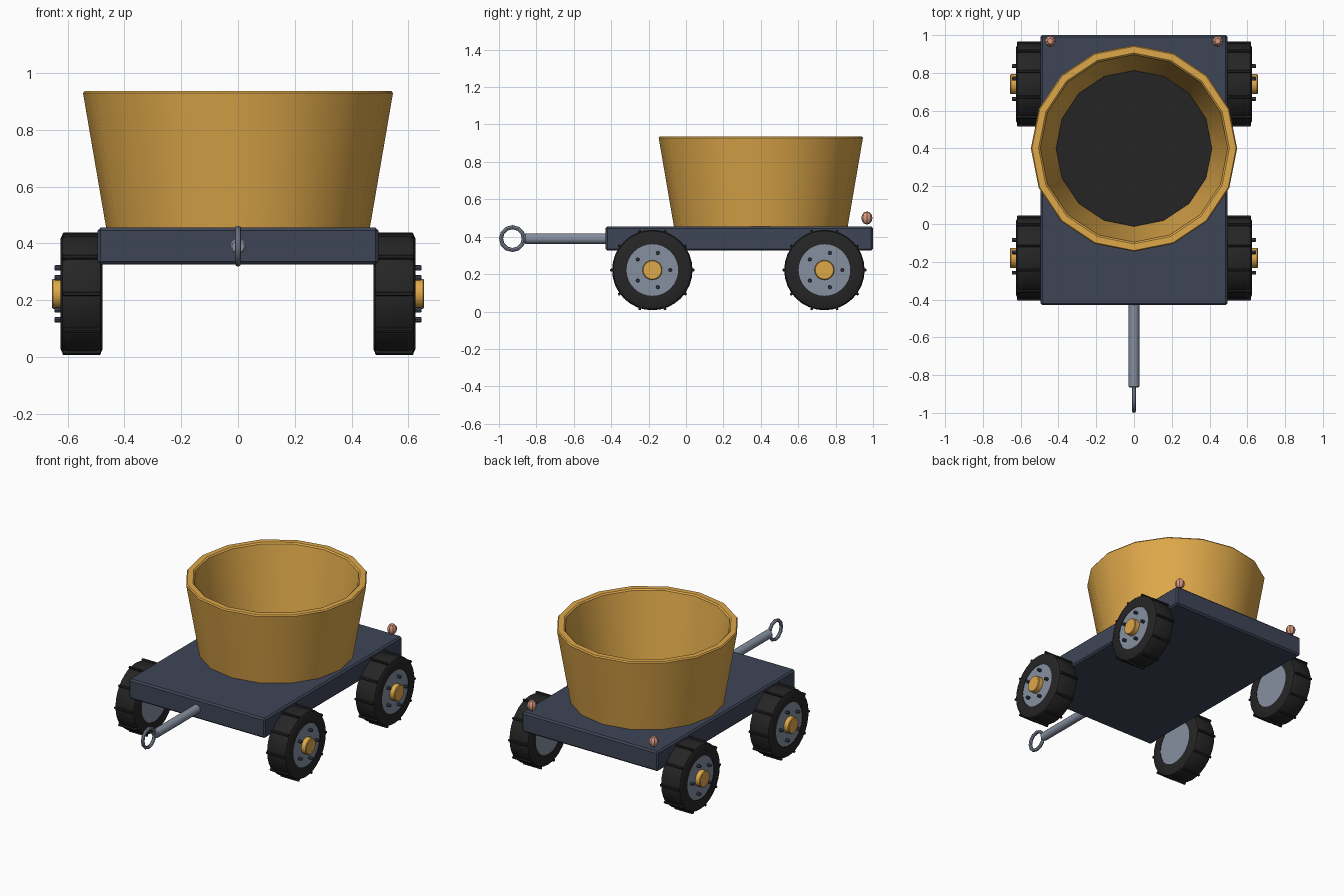
import bpy, bmesh, math
from mathutils import Matrix, Vector

if "Cube" in bpy.data.objects:
    bpy.data.objects.remove(bpy.data.objects["Cube"])


def material(name, rgb):
    m = bpy.data.materials.new(name)
    lin = [c / 12.92 if c <= 0.04045 else ((c + 0.055) / 1.055) ** 2.4 for c in (v / 255 for v in rgb)]
    m.diffuse_color = (*lin, 1)
    m.use_nodes = True
    m.node_tree.nodes["Principled BSDF"].inputs["Base Color"].default_value = m.diffuse_color
    return m


GOLD = material("ochre", (222, 168, 74))
NAVY = material("dark slate", (62, 69, 87))
BLACK = material("rubber black", (37, 37, 38))
STEEL = material("steel grey", (134, 143, 160))
PINK = material("copper pink", (216, 152, 128))


def finish(bm, name, mat, matrix=None, angle=32):
    bmesh.ops.recalc_face_normals(bm, faces=bm.faces)
    if matrix:
        bm.transform(matrix)
        if matrix.determinant() < 0:
            bmesh.ops.reverse_faces(bm, faces=bm.faces)
    me = bpy.data.meshes.new(name)
    bm.to_mesh(me)
    bm.free()
    ob = bpy.data.objects.new(name, me)
    bpy.context.collection.objects.link(ob)
    me.materials.append(mat)
    bpy.ops.object.select_all(action='DESELECT')
    ob.select_set(True)
    bpy.context.view_layer.objects.active = ob
    bpy.ops.object.shade_smooth_by_angle(angle=math.radians(angle))
    return ob


def lathe(name, profile, sides, mat, matrix=None, closed=False):
    """Spin (radius, height) points around z; open profiles get end caps."""
    bm = bmesh.new()
    rings = [[bm.verts.new((r * math.cos(math.tau * i / sides), r * math.sin(math.tau * i / sides), z))
              for i in range(sides)] for r, z in profile]
    pairs = list(zip(rings, rings[1:])) + ([(rings[-1], rings[0])] if closed else [])
    for a, b in pairs:
        for i in range(sides):
            j = (i + 1) % sides
            bm.faces.new((a[i], a[j], b[j], b[i]))
    if not closed:
        bm.faces.new(rings[0])
        bm.faces.new(rings[-1])
    return finish(bm, name, mat, matrix)


def box(name, size, centre, mat, bevel, matrix=None):
    bm = bmesh.new()
    bmesh.ops.create_cube(bm, size=1, matrix=Matrix.Translation(centre) @ Matrix.Diagonal((*size, 1)))
    bmesh.ops.bevel(bm, geom=bm.edges[:], offset=bevel, segments=1, affect='EDGES')
    return finish(bm, name, mat, matrix)


# Flat deck
box("deck", (0.99, 1.43, 0.13), (0, 0.285, 0.39), NAVY, 0.01)

# Open flared tub with a dark floor
at_tub = Matrix.Translation((0, 0.4, 0))
lathe("tub", [(0.463, 0.445), (0.546, 0.929), (0.54, 0.937), (0.505, 0.937), (0.496, 0.929), (0.41, 0.445)],
      16, GOLD, at_tub, closed=True)
lathe("tub_floor", [(0.42, 0.45), (0.412, 0.462)], 16, BLACK, at_tub)

# Wheels: local z points outward along the axle
for sx, side in ((1, "right"), (-1, "left")):
    for y, end in ((-0.18, "front"), (0.74, "rear")):
        tag = f"{end}_{side}"
        axle = Matrix(((0, 0, sx, 0), (1, 0, 0, y), (0, 1, 0, 0.222), (0, 0, 0, 1)))
        lathe("tyre_" + tag, [(0.138, 0.477), (0.195, 0.477), (0.209, 0.484), (0.215, 0.5), (0.215, 0.602),
                              (0.209, 0.618), (0.195, 0.625), (0.138, 0.625)], 32, BLACK, axle, closed=True)
        lathe("wheel_disc_" + tag, [(0.139, 0.48), (0.139, 0.622)], 32, STEEL, axle)
        lathe("hub_" + tag, [(0.053, 0.6), (0.053, 0.652), (0.049, 0.656)], 16, GOLD, axle)
        for k in range(5):
            a = math.tau * k / 5
            spot = Matrix.Translation((0.096 * math.cos(a), 0.096 * math.sin(a), 0))
            lathe(f"bolt_{tag}_{k}", [(0.01, 0.61), (0.01, 0.643), (0.007, 0.647)], 8, NAVY, axle @ spot)
        for k in range(10):
            spin = Matrix.Rotation(math.tau * k / 10, 4, 'Z')
            box(f"tread_{tag}_{k}", (0.02, 0.014, 0.135), (0.215, 0, 0.551), BLACK, 0.003, axle @ spin)

# Tow bar running forward, with a ring at its tip
forward = Matrix.Translation((0, 0, 0.39)) @ Matrix.Rotation(math.pi / 2, 4, 'X')
lathe("tow_bar", [(0.022, 0.42), (0.028, 0.426), (0.028, 0.859), (0.022, 0.865)], 12, STEEL, forward)
across = Matrix.Translation((0, -0.928, 0.39)) @ Matrix.Rotation(math.pi / 2, 4, 'Y')
tube = [(0.061 + 0.011 * math.cos(math.tau * i / 8), 0.011 * math.sin(math.tau * i / 8)) for i in range(8)]
lathe("tow_ring", tube, 12, STEEL, across, closed=True)

# Marker balls on the rear corners
for sx, side in ((1, "right"), (-1, "left")):
    bm = bmesh.new()
    bmesh.ops.create_uvsphere(bm, u_segments=8, v_segments=6, radius=1)
    finish(bm, "marker_" + side, PINK,
           Matrix.Translation((sx * 0.443, 0.967, 0.5)) @ Matrix.Diagonal((0.03, 0.03, 0.035, 1)))
